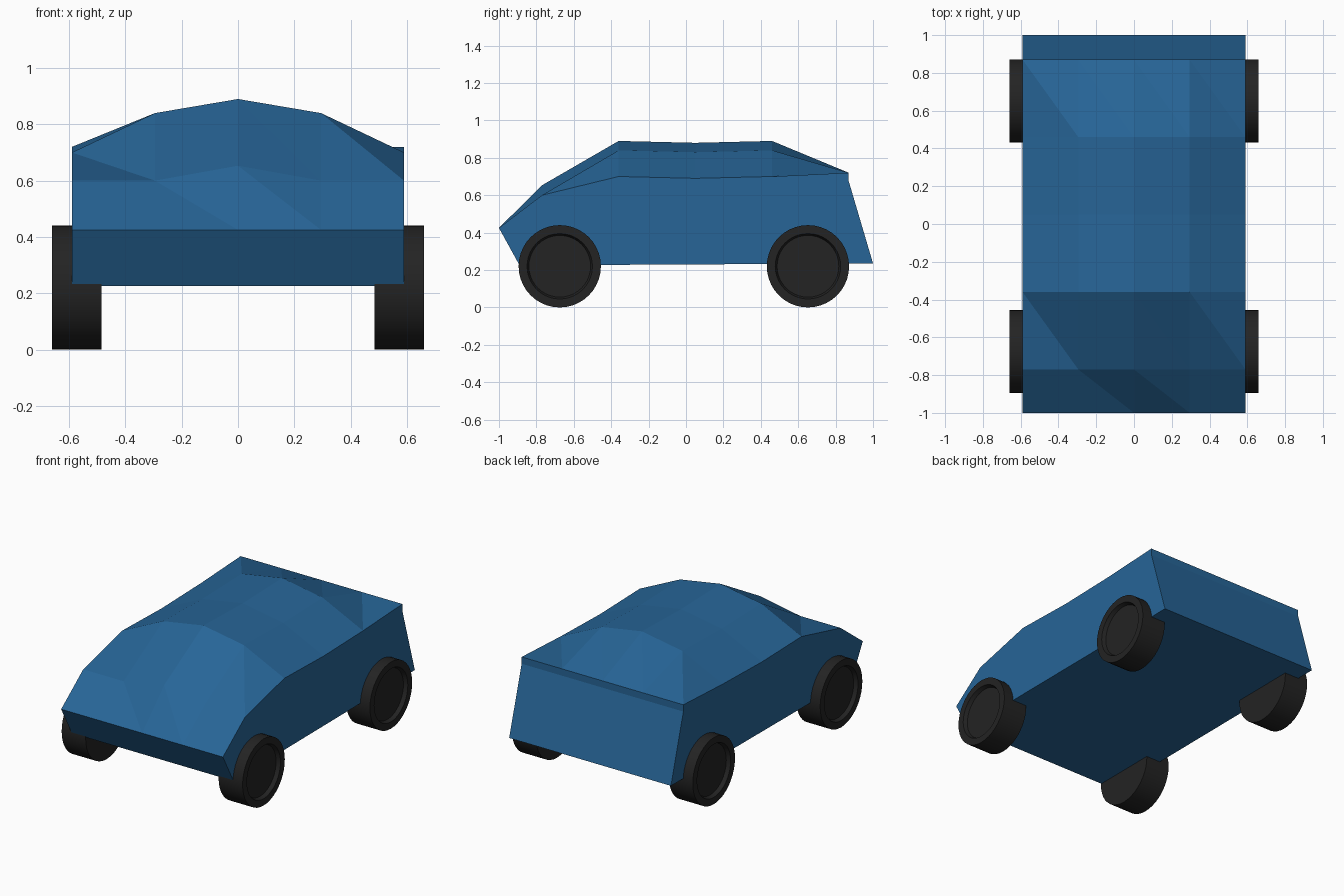
import bpy, bmesh, math

if "Cube" in bpy.data.objects:
    bpy.data.objects.remove(bpy.data.objects["Cube"])


def material(name, color):
    m = bpy.data.materials.new(name)
    m.diffuse_color = (*color, 1)
    m.use_nodes = True
    m.node_tree.nodes["Principled BSDF"].inputs["Base Color"].default_value = m.diffuse_color
    return m


def finish(bm, name, mat):
    bmesh.ops.recalc_face_normals(bm, faces=bm.faces)
    me = bpy.data.meshes.new(name)
    bm.to_mesh(me)
    bm.free()
    ob = bpy.data.objects.new(name, me)
    ob.data.materials.append(mat)
    bpy.context.collection.objects.link(ob)
    return ob


paint = material("blue_paint", (0.02, 0.13, 0.31))
rubber = material("black_rubber", (0.017, 0.017, 0.017))

# Body: lofted lengthwise; each row is y, then height at edge, quarter and centre
W = 0.59
rows = [
    (-0.89, 0.225, 0.225, 0.225),
    (-1.00, 0.425, 0.425, 0.425),
    (-0.77, 0.60, 0.60, 0.653),
    (-0.36, 0.70, 0.84, 0.89),
    (0.05, 0.69, 0.83, 0.88),
    (0.46, 0.70, 0.84, 0.89),
    (0.87, 0.72, 0.72, 0.72),
    (0.87, 0.675, 0.675, 0.675),
    (1.00, 0.235, 0.235, 0.235),
]
bm = bmesh.new()
grid = []
for y, edge, quarter, centre in rows:
    heights = (edge, quarter, centre, quarter, edge)
    grid.append([bm.verts.new((W * (i - 2) / 2, y, z)) for i, z in enumerate(heights)])
for a, b in zip(grid, grid[1:]):
    for i in range(4):
        bm.faces.new((a[i], a[i + 1], b[i]))
        bm.faces.new((a[i + 1], b[i + 1], b[i]))
# floor and flat sides
for i in range(4):
    bm.faces.new((grid[-1][i], grid[-1][i + 1], grid[0][i + 1], grid[0][i]))
for i in (0, 4):
    bm.faces.new([row[i] for row in grid])
finish(bm, "car_body", paint)


# Wheels: cylinder with a recessed outer disc
def wheel(name, side, y, radius=0.22, sides=40):
    bm = bmesh.new()
    profile = [(0.485, radius), (0.66, radius), (0.66, 0.175), (0.635, 0.165)]
    rings = []
    for x, r in profile:
        rings.append([bm.verts.new((side * x,
                                    y + r * math.cos(math.tau * k / sides),
                                    radius + r * math.sin(math.tau * k / sides)))
                      for k in range(sides)])
    for a, b in zip(rings, rings[1:]):
        for k in range(sides):
            n = (k + 1) % sides
            bm.faces.new((a[k], a[n], b[n], b[k]))
    bm.faces.new(rings[0])
    bm.faces.new(rings[-1])
    ob = finish(bm, name, rubber)
    bpy.ops.object.select_all(action='DESELECT')
    bpy.context.view_layer.objects.active = ob
    ob.select_set(True)
    bpy.ops.object.shade_smooth_by_angle(angle=math.radians(30))


for end, y in (("front", -0.675), ("rear", 0.652)):
    for label, side in (("left", -1), ("right", 1)):
        wheel(f"{end}_{label}_wheel", side, y)
